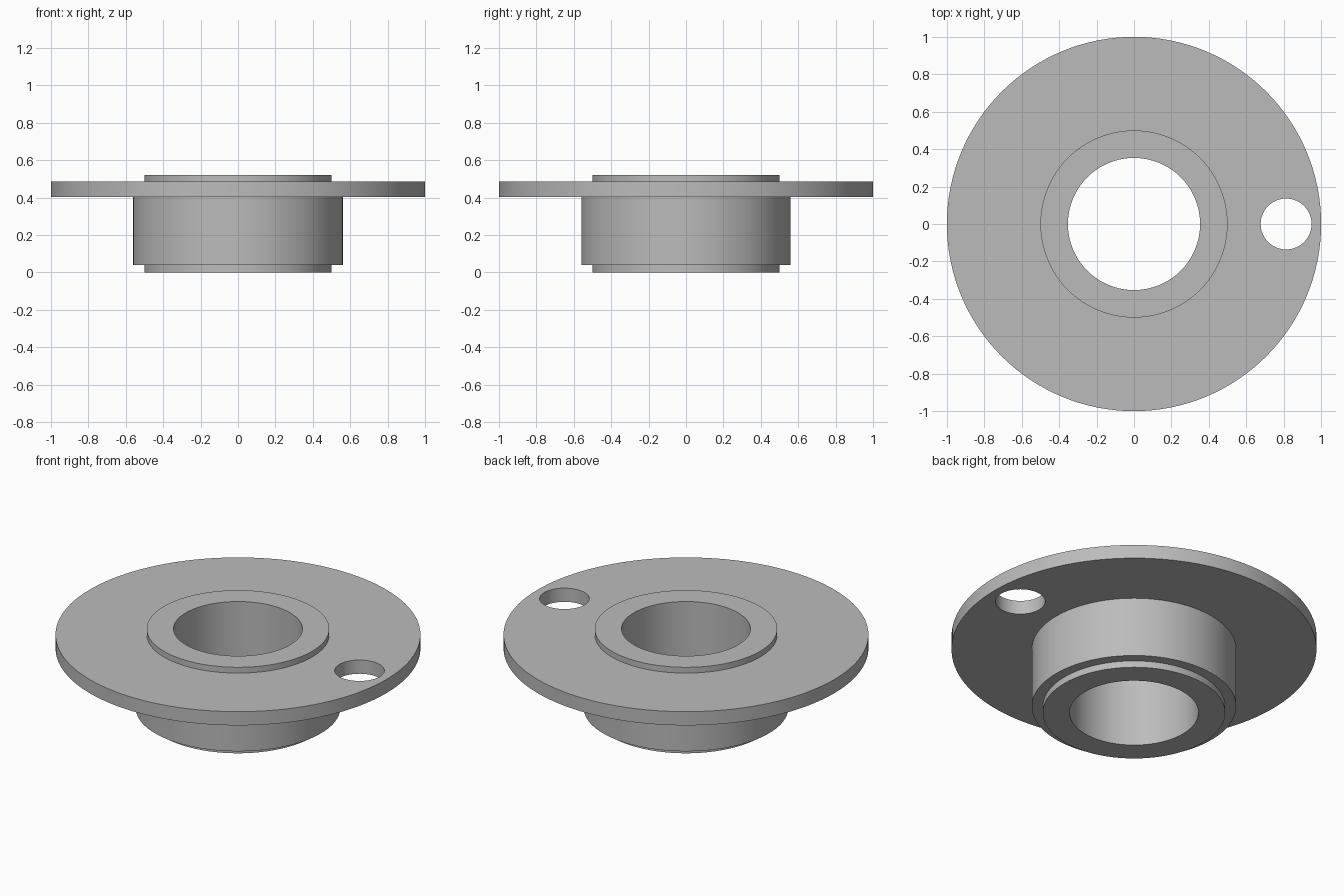
import bpy
import bmesh
from math import radians, tau
from mathutils import Matrix

SEGMENTS = 128

default = bpy.data.objects.get("Cube")
if default:
    bpy.data.objects.remove(default, do_unlink=True)


def make_material(name, color):
    mat = bpy.data.materials.new(name)
    mat.use_nodes = True
    mat.diffuse_color = color
    mat.node_tree.nodes["Principled BSDF"].inputs["Base Color"].default_value = color
    return mat


def make_object(name, bm, mat):
    bmesh.ops.recalc_face_normals(bm, faces=bm.faces)
    mesh = bpy.data.meshes.new(name)
    bm.to_mesh(mesh)
    bm.free()
    mesh.materials.append(mat)
    obj = bpy.data.objects.new(name, mesh)
    bpy.context.collection.objects.link(obj)
    return obj


def lathe(name, profile, mat):
    """Spin a closed (radius, z) outline around the z axis."""
    bm = bmesh.new()
    verts = [bm.verts.new((r, 0, z)) for r, z in profile]
    edges = [bm.edges.new((verts[i - 1], v)) for i, v in enumerate(verts)]
    bmesh.ops.spin(bm, geom=verts + edges, cent=(0, 0, 0), axis=(0, 0, 1),
                   angle=tau, steps=SEGMENTS, use_merge=True)
    bmesh.ops.remove_doubles(bm, verts=bm.verts, dist=0.0001)
    return make_object(name, bm, mat)


grey = make_material("plain grey", (0.5, 0.5, 0.5, 1))

# Flanged bushing: bore, bottom lip, hub, wide flange and raised top lip
BORE, LIP, HUB, FLANGE = 0.353, 0.5, 0.56, 1.0
bushing = lathe("flanged_bushing", [
    (BORE, 0), (LIP, 0), (LIP, 0.04), (HUB, 0.04), (HUB, 0.402),
    (FLANGE, 0.402), (FLANGE, 0.485), (LIP, 0.485), (LIP, 0.52), (BORE, 0.52),
], grey)

# Round hole through the flange on the +x side
bm = bmesh.new()
bmesh.ops.create_cone(bm, cap_ends=True, segments=64, radius1=0.136, radius2=0.136,
                      depth=0.4, matrix=Matrix.Translation((0.813, 0, 0.44)))
cutter = make_object("hole_cutter", bm, grey)
cutter.hide_render = True

hole = bushing.modifiers.new("flange_hole", "BOOLEAN")
hole.operation = "DIFFERENCE"
hole.solver = "EXACT"
hole.object = cutter

bpy.ops.object.select_all(action="DESELECT")
bushing.select_set(True)
bpy.context.view_layer.objects.active = bushing
bpy.ops.object.modifier_apply(modifier=hole.name)
bpy.data.objects.remove(cutter, do_unlink=True)

# Smooth round walls, crisp rims
bpy.ops.object.shade_smooth_by_angle(angle=radians(30))
